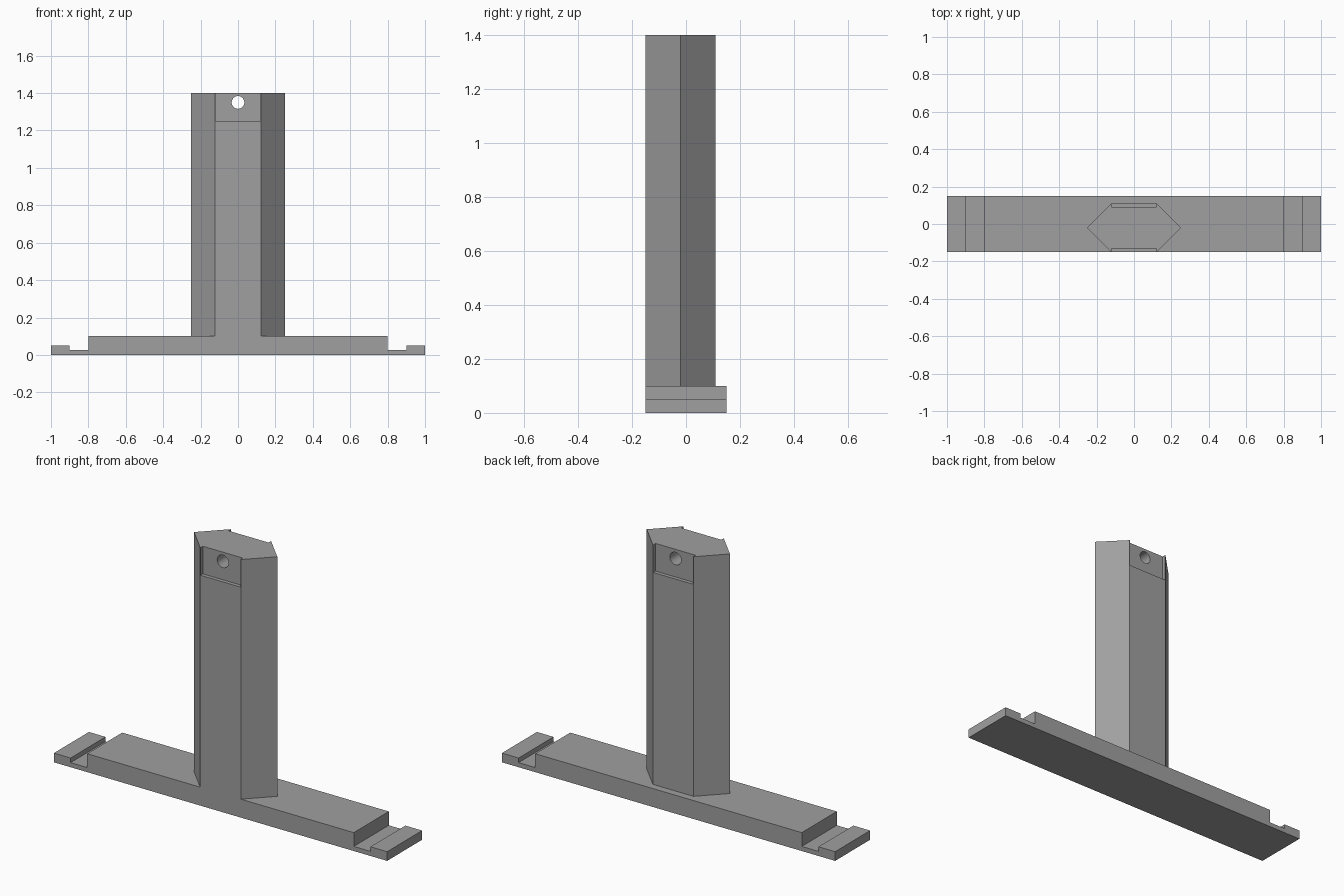
import bpy, bmesh, math

if "Cube" in bpy.data.objects:
    bpy.data.objects.remove(bpy.data.objects["Cube"])

grey = bpy.data.materials.new("plain grey")
grey.diffuse_color = (0.35, 0.35, 0.35, 1)
grey.use_nodes = True
grey.node_tree.nodes["Principled BSDF"].inputs["Base Color"].default_value = grey.diffuse_color


def prism(name, outline, place, offset):
    """Extrude a closed outline along an offset vector."""
    bm = bmesh.new()
    face = bm.faces.new([bm.verts.new(place(a, b)) for a, b in outline])
    ext = bmesh.ops.extrude_face_region(bm, geom=[face])
    verts = [v for v in ext["geom"] if isinstance(v, bmesh.types.BMVert)]
    bmesh.ops.translate(bm, verts=verts, vec=offset)
    bmesh.ops.recalc_face_normals(bm, faces=bm.faces)
    mesh = bpy.data.meshes.new(name)
    bm.to_mesh(mesh)
    bm.free()
    mesh.materials.append(grey)
    obj = bpy.data.objects.new(name, mesh)
    bpy.context.collection.objects.link(obj)
    return obj


def cut(target, cutter):
    mod = target.modifiers.new(cutter.name, 'BOOLEAN')
    mod.operation = 'DIFFERENCE'
    mod.solver = 'EXACT'
    mod.object = cutter
    cutter.hide_render = True
    cutter.hide_viewport = True


# Base bar with a stepped groove near each end
half = [(0.8, 0.1), (0.8, 0.025), (0.9, 0.025), (0.9, 0.05), (1, 0.05), (1, 0)]
profile = half + [(-x, z) for x, z in reversed(half)]
prism("base", profile, lambda x, z: (x, -0.15, z), (0, 0.3, 0))

# Six-sided upright, front face flush with the base
hexagon = [(-0.25, -0.02), (-0.122, -0.15), (0.122, -0.15),
           (0.25, -0.02), (0.122, 0.11), (-0.122, 0.11)]
upright = prism("upright", hexagon, lambda x, y: (x, y, 0.1), (0, 0, 1.3))

# Shallow recesses at the top of the front and back faces
for name, y in (("front_recess_cutter", -0.23), ("back_recess_cutter", 0.09)):
    box = [(-0.12, 1.25), (0.12, 1.25), (0.12, 1.5), (-0.12, 1.5)]
    cut(upright, prism(name, box, lambda x, z: (x, y, z), (0, 0.1, 0)))

# Round hole through the recessed faces
circle = [(0.034 * math.cos(math.tau * i / 32), 1.35 + 0.034 * math.sin(math.tau * i / 32))
          for i in range(32)]
hole = prism("hole_cutter", circle, lambda x, z: (x, -0.3, z), (0, 0.6, 0))
cut(upright, hole)

# Smooth the hole wall while keeping the edges sharp
bpy.context.view_layer.objects.active = upright
upright.select_set(True)
for mod in list(upright.modifiers):
    bpy.ops.object.modifier_apply(modifier=mod.name)
bpy.ops.object.shade_smooth_by_angle(angle=math.radians(30))
